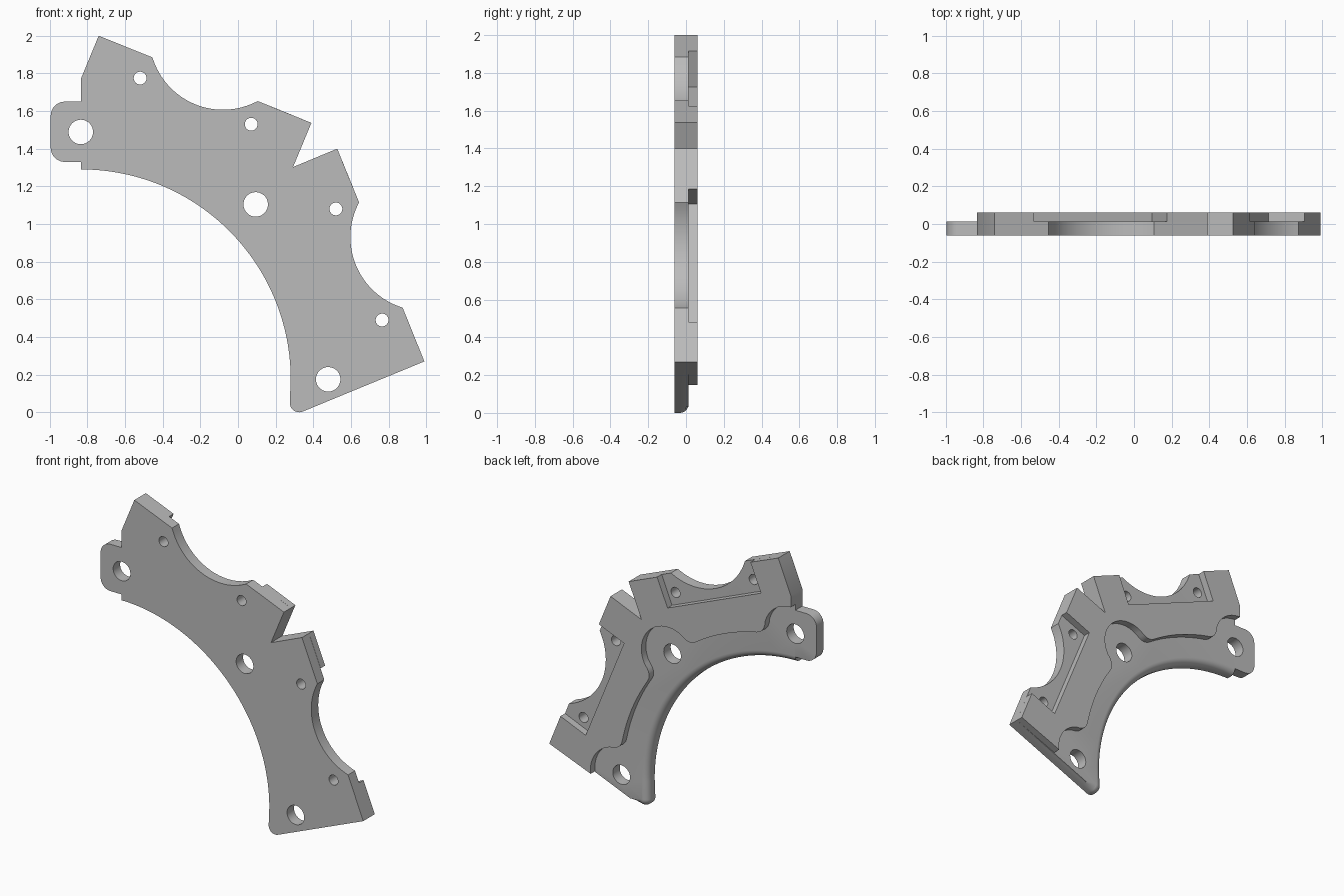
import bpy, bmesh
from math import cos, sin, radians, pi
from mathutils import Vector

cube = bpy.data.objects.get("Cube")
if cube:
    bpy.data.objects.remove(cube, do_unlink=True)

FRONT, MID, BACK = -0.062, 0.013, 0.062
CENTRE = Vector((-0.835, 0.175))     # centre of the large inner arc
INNER_R, BOLT_R, RIM_R, RECESS_R = 1.115, 1.314, 1.30, 0.20
FILLET = 0.045

grey = bpy.data.materials.new("plain grey")
grey.use_nodes = True
grey.diffuse_color = (0.5, 0.5, 0.5, 1)
grey.node_tree.nodes["Principled BSDF"].inputs["Base Color"].default_value = (0.5, 0.5, 0.5, 1)


def polar(c, r, deg):
    return Vector((c[0] + r * cos(radians(deg)), c[1] + r * sin(radians(deg))))


def arc(c, r, a0, a1, n):
    return [polar(c, r, a0 + (a1 - a0) * i / n) for i in range(n + 1)]


def mirrored(points):
    """Reflect across the diagonal symmetry axis, reversing the order."""
    return [Vector((p[1] - 1.01, p[0] + 1.01)) for p in reversed(points)]


def loft(name, rings):
    """Solid through matching (y, outline) rings, capped at both ends."""
    bm = bmesh.new()
    loops = [[bm.verts.new((p[0], y, p[1])) for p in pts] for y, pts in rings]
    for a, b in zip(loops, loops[1:]):
        for i in range(len(a)):
            j = (i + 1) % len(a)
            bm.faces.new((a[i], a[j], b[j], b[i]))
    bm.faces.new(loops[0])
    bm.faces.new(loops[-1])
    bmesh.ops.recalc_face_normals(bm, faces=bm.faces)
    mesh = bpy.data.meshes.new(name)
    bm.to_mesh(mesh)
    bm.free()
    mesh.materials.append(grey)
    obj = bpy.data.objects.new(name, mesh)
    bpy.context.collection.objects.link(obj)
    return obj


def activate(obj):
    bpy.ops.object.select_all(action='DESELECT')
    obj.select_set(True)
    bpy.context.view_layer.objects.active = obj


# Outer outline of the plate: one half, notch, mirrored half
scallop_c = Vector((-0.08, 1.998))
start, end = Vector((-0.455, 1.885)), Vector((0.105, 1.653))
a0 = math_a0 = 360 + (start - scallop_c).angle_signed(Vector((1, 0))) * 180 / pi
a1 = 360 + (end - scallop_c).angle_signed(Vector((1, 0))) * 180 / pi
a0, a1 = sorted((a0 % 360, a1 % 360))
scallop = [start] + arc(scallop_c, 0.391, a0, a1, 32)[1:-1] + [end]
peak, shoulder, notch = (-0.74, 2.0), (0.39, 1.537), (0.2925, 1.3025)
half = [peak] + scallop + [shoulder]
outer = [(-0.835, 1.65), (-0.835, 1.77)] + half + [notch] + mirrored(half) + [(0.41, 0.031)]

# Rounded tip and inner arc carry the fillet; the tab closes the loop
tip_c = Vector((0.325, 0.05))
tip = arc(tip_c, 0.05, -67.5, -180, 10)
inner = arc(CENTRE, INNER_R, 0, 90, 64)
tab = arc((-0.92, 1.405), 0.075, -90, -180, 10) + arc((-0.92, 1.575), 0.075, 180, 90, 10)


def plate_outline(d):
    tip_in = [p + (tip_c - p).normalized() * d for p in tip]
    inner_in = [p + (p - CENTRE).normalized() * d for p in inner]
    step = [(-0.835, max(1.33, CENTRE.y + INNER_R + d + 0.002))]
    return outer + tip_in + inner_in + step + tab


rings = [(FRONT, plate_outline(0))]
for i in range(7):
    t = i / 6 * pi / 2
    rings.append((MID - FILLET + FILLET * sin(t), plate_outline(FILLET * (1 - cos(t)))))
plate = loft("front_plate", rings)

# Through holes: three bolt holes on the bolt circle, four small pin holes
pins = [Vector((-0.52, 1.775)), Vector((0.07, 1.53))]
holes = [(polar(CENTRE, BOLT_R, a), 0.065) for a in (0, 45, 90)]
holes += [(p, 0.034) for p in pins + mirrored(pins)]
for c, r in holes:
    cutter = loft("hole_cutter", [(y, arc(c, r, 0, 352.5, 47)) for y in (-0.2, 0.2)])
    cutter.hide_render = True
    activate(plate)
    mod = plate.modifiers.new("hole", 'BOOLEAN')
    mod.operation, mod.solver, mod.object = 'DIFFERENCE', 'EXACT', cutter
    bpy.ops.object.modifier_apply(modifier=mod.name)
    bpy.data.objects.remove(cutter, do_unlink=True)


# Raised back: stepped rim with round recesses at the bolt holes
def recess(a, top, bottom):
    return arc(polar(CENTRE, BOLT_R, a), RECESS_R, a + top, a + bottom, 24)


def blend(p, corner, q):
    """Soft corner between two arcs."""
    return [p.lerp(corner, t).lerp(corner.lerp(q, t), t) for t in (0.2, 0.4, 0.6, 0.8)]


rim = []
pieces = [recess(90, 0, -75), arc(CENTRE, RIM_R, 78.5, 56.5, 16),
          recess(45, 75, -75), arc(CENTRE, RIM_R, 33.5, 11.5, 16),
          recess(0, 75, -8)]
for i, piece in enumerate(pieces):
    if i:
        corner = polar(CENTRE, RIM_R, (81.25, 53.75, 36.25, 8.75)[i - 1])
        rim += blend(rim[-1], corner, piece[0])
    rim += piece

# Square pockets in the raised back around each scallop
pocket = [(-0.53, 1.915), (-0.61, 1.725), (0.096, 1.435), (0.175, 1.625)]
raised_half = [peak] + pocket + [shoulder]
raised = [(-0.835, 1.77)] + raised_half + [notch] + mirrored(raised_half) + rim[::-1]
back = loft("raised_back", [(MID, raised), (BACK, raised)])

for obj in (plate, back):
    activate(obj)
    bpy.ops.object.shade_smooth_by_angle(angle=radians(30))
